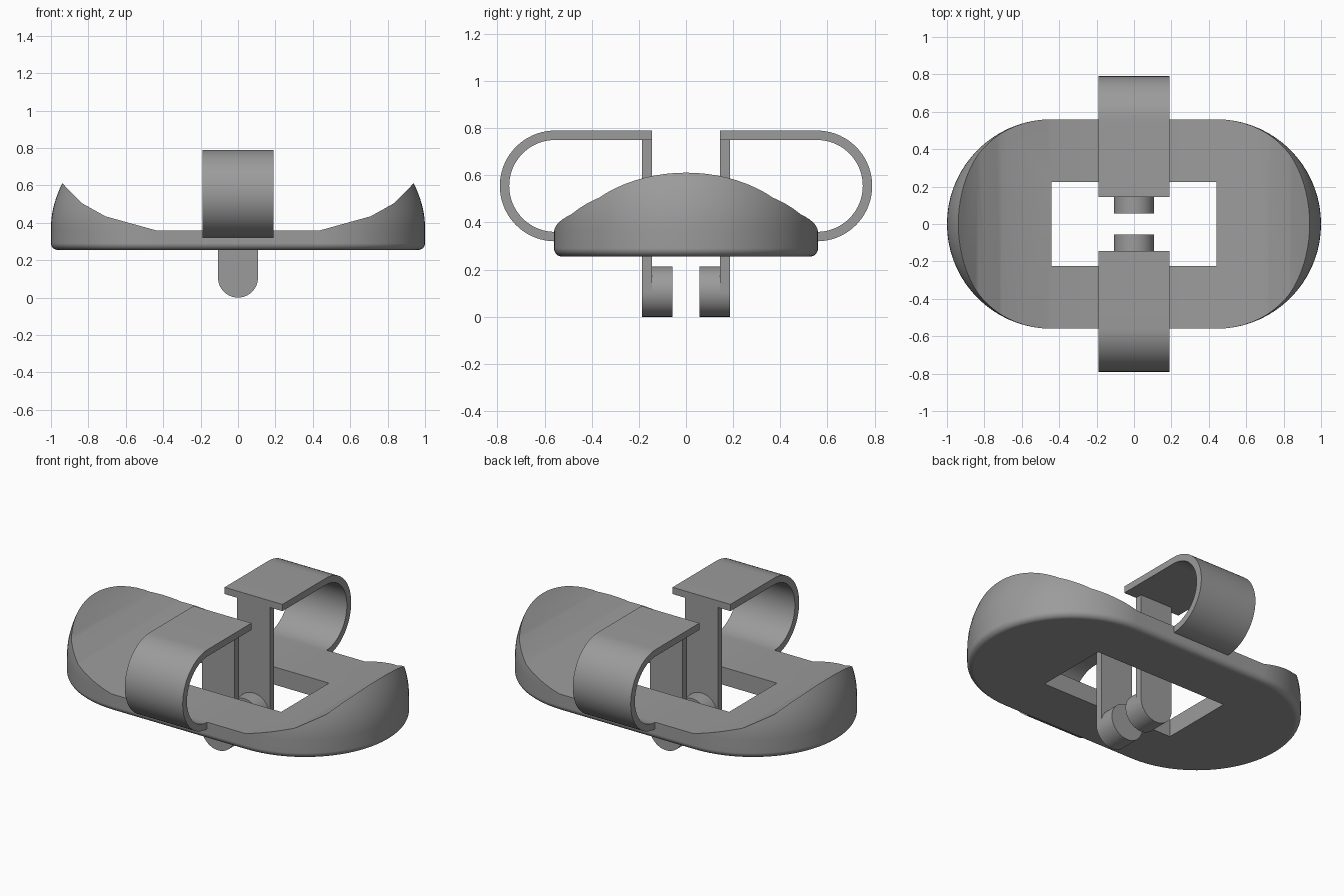
import bpy, bmesh, math
from mathutils import Vector

if "Cube" in bpy.data.objects:
    bpy.data.objects.remove(bpy.data.objects["Cube"])

grey = bpy.data.materials.new("plain_grey")
grey.diffuse_color = (0.33, 0.33, 0.33, 1)
grey.use_nodes = True
grey.node_tree.nodes["Principled BSDF"].inputs["Base Color"].default_value = grey.diffuse_color


def finish(name, bm):
    bmesh.ops.recalc_face_normals(bm, faces=bm.faces)
    mesh = bpy.data.meshes.new(name)
    bm.to_mesh(mesh)
    bm.free()
    mesh.materials.append(grey)
    obj = bpy.data.objects.new(name, mesh)
    bpy.context.collection.objects.link(obj)
    return obj


def activate(obj):
    bpy.ops.object.select_all(action='DESELECT')
    obj.select_set(True)
    bpy.context.view_layer.objects.active = obj


def smooth(obj, angle=25):
    activate(obj)
    bpy.ops.object.shade_smooth_by_angle(angle=math.radians(angle))


def prism(name, profile, axis, low, high):
    """Extrude a 2D profile (y,z along 'x', or x,z along 'y')."""
    bm = bmesh.new()
    at = (lambda p, d: (d, p[0], p[1])) if axis == 'x' else (lambda p, d: (p[0], d, p[1]))
    a = [bm.verts.new(at(p, low)) for p in profile]
    b = [bm.verts.new(at(p, high)) for p in profile]
    bm.faces.new(a)
    bm.faces.new(b[::-1])
    n = len(profile)
    for i in range(n):
        j = (i + 1) % n
        bm.faces.new((a[i], b[i], b[j], a[j]))
    return finish(name, bm)


def arc(cx, cz, r, start, end, steps):
    return [(cx + r * math.cos(math.radians(start + (end - start) * i / steps)),
             cz + r * math.sin(math.radians(start + (end - start) * i / steps)))
            for i in range(steps + 1)]


def boolean(obj, cutter, operation):
    mod = obj.modifiers.new("cut", 'BOOLEAN')
    mod.operation = operation
    mod.solver = 'EXACT'
    mod.object = cutter
    activate(obj)
    bpy.ops.object.modifier_apply(modifier=mod.name)
    bpy.data.objects.remove(cutter)


# Base tray: stacked rounded outlines with a bottom fillet and sides leaning in
STRAIGHT, RADIUS, FLOOR, FILLET = 0.44, 0.56, 0.255, 0.035
levels = []
for i in range(7):
    t = math.pi / 2 * i / 6
    levels.append((FLOOR + FILLET * (1 - math.cos(t)), FILLET * (1 - math.sin(t))))
for i in range(13):
    rise = 0.32 * i / 12
    levels.append((0.37 + rise, rise * rise / 0.96))

bm = bmesh.new()
rings = []
for z, inset in levels:
    r = RADIUS - inset
    outline = arc(STRAIGHT, 0, r, -90, 90, 36) + arc(-STRAIGHT, 0, r, 90, 270, 36)
    rings.append([bm.verts.new((x, y, z)) for x, y in outline])
for low, high in zip(rings, rings[1:]):
    for i in range(len(low)):
        j = (i + 1) % len(low)
        bm.faces.new((low[i], low[j], high[j], high[i]))
bm.faces.new(rings[0][::-1])
bm.faces.new(rings[-1])
tray = finish("base_tray", bm)

# Upswept top surface
rise = [(0.44, 0.36), (0.71, 0.435), (0.835, 0.505), (0.94, 0.612), (1.1, 0.775)]
top = rise + [(1.1, 0.1)]
envelope = prism("top_envelope", top + [(-x, z) for x, z in reversed(top)], 'y', -0.8, 0.8)
boolean(tray, envelope, 'INTERSECT')

# Rectangular opening
opening = prism("opening_cutter", [(-0.44, 0), (0.44, 0), (0.44, 1), (-0.44, 1)],
                'y', -0.224, 0.224)
boolean(tray, opening, 'DIFFERENCE')
smooth(tray)
weighted = tray.modifiers.new("even_shading", 'WEIGHTED_NORMAL')
weighted.keep_sharp = True

# Spring clips, front and back
for side, s in (("front", -1), ("back", 1)):
    # Curved strap from tray edge up and over to the post
    outer = arc(0.555, 0.555, 0.235, -90, 90, 36)
    inner = arc(0.555, 0.555, 0.195, 90, -90, 36)
    strap = outer + [(0.145, 0.79), (0.145, 0.75)] + inner
    smooth(prism(side + "_strap", [(s * y, z) for y, z in strap], 'x', -0.19, 0.19))

    # Flat post with a rounded foot
    foot = arc(0, 0.107, 0.107, 180, 360, 32)
    post = foot + [(0.107, 0.75), (-0.107, 0.75)]
    smooth(prism(side + "_post", post, 'y', *sorted((s * 0.145, s * 0.187))))

    # Round peg facing the centre
    peg = arc(0, 0.107, 0.107, 0, 360, 64)[:-1]
    smooth(prism(side + "_peg", peg, 'y', *sorted((s * 0.057, s * 0.146))))
